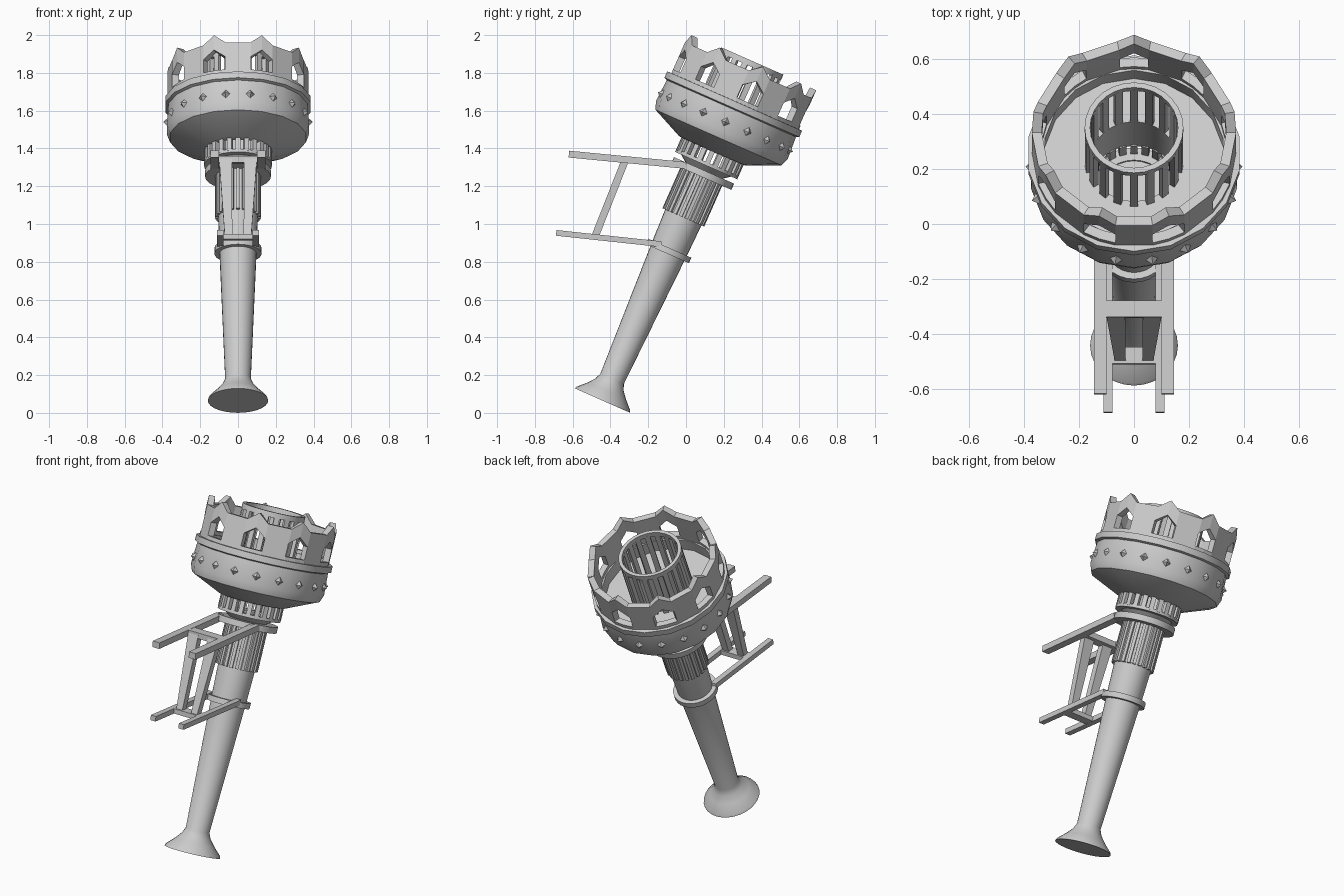
import bpy, bmesh
from math import sin, cos, pi, radians
from mathutils import Matrix, Vector

cube = bpy.data.objects.get("Cube")
if cube:
    bpy.data.objects.remove(cube, do_unlink=True)

# One plain metal colour
metal = bpy.data.materials.new("grey_metal")
metal.use_nodes = True
GREY = (0.6, 0.6, 0.6, 1)
metal.diffuse_color = GREY
metal.node_tree.nodes["Principled BSDF"].inputs["Base Color"].default_value = GREY

# The torch leans back; its parts are made upright along z and then tilted
TILT = Matrix.Translation((0, -0.442, 0.065)) @ Matrix.Rotation(radians(-23.8), 4, 'X')


def finish(bm, name, matrix=TILT, smooth=False, fix=True):
    if fix:
        bmesh.ops.remove_doubles(bm, verts=bm.verts, dist=1e-5)
        bmesh.ops.recalc_face_normals(bm, faces=bm.faces)
    bm.transform(matrix)
    me = bpy.data.meshes.new(name)
    bm.to_mesh(me)
    bm.free()
    me.materials.append(metal)
    if smooth:
        me.shade_smooth()
        me.set_sharp_from_angle(angle=radians(30))
    ob = bpy.data.objects.new(name, me)
    bpy.context.collection.objects.link(ob)
    return ob


def around(r, a, z):
    """Point at angle a from the front, counted towards +x."""
    return Vector((r * sin(a), -r * cos(a), z))


def lathe(name, profile, sides, closed=False):
    bm = bmesh.new()
    rings = [[bm.verts.new(around(r, 2 * pi * i / sides, z)) for i in range(sides)]
             for r, z in profile]
    pairs = list(zip(rings, rings[1:]))
    if closed:
        pairs.append((rings[-1], rings[0]))
    for low, high in pairs:
        for i in range(sides):
            j = (i + 1) % sides
            bm.faces.new((low[i], low[j], high[j], high[i]))
    return finish(bm, name, smooth=True)


def band(name, r_in, r_out, z0, z1, sides=28):
    return lathe(name, [(r_in, z0), (r_out, z0), (r_out, z1), (r_in, z1)], sides, True)


def blocks(name, count, r, z0, z1, width, depth, offset=0.0):
    """Ring of upright blocks."""
    bm = bmesh.new()
    for i in range(count):
        spin = Matrix.Rotation(2 * pi * (i + offset) / count, 4, 'Z')
        place = Matrix.Translation((0, -r, (z0 + z1) / 2))
        scale = Matrix.Diagonal((width, depth, z1 - z0, 1))
        bmesh.ops.create_cube(bm, size=1, matrix=spin @ place @ scale)
    return finish(bm, name)


def strut(name, a, b, width_a, width_b, thick):
    """Bar from a to b with a flat, possibly tapering, width along x."""
    a, b = Vector(a), Vector(b)
    n = Vector((1, 0, 0)).cross(b - a).normalized() * thick / 2
    bm = bmesh.new()
    ends = []
    for p, w in ((a, width_a), (b, width_b)):
        x = Vector((w / 2, 0, 0))
        ends.append([bm.verts.new(v) for v in (p - x - n, p + x - n, p + x + n, p - x + n)])
    for i in range(4):
        j = (i + 1) % 4
        bm.faces.new((ends[0][i], ends[0][j], ends[1][j], ends[1][i]))
    bm.faces.new(ends[0])
    bm.faces.new(ends[1])
    return finish(bm, name, Matrix.Identity(4))


# Flared foot, tapering shaft and neck
lathe("shaft", [(0, 0), (0.16, 0), (0.155, 0.012), (0.112, 0.055), (0.082, 0.092),
                (0.068, 0.125), (0.1, 0.9), (0.105, 1.06), (0.105, 1.33),
                (0.145, 1.36), (0.145, 1.37), (0, 1.37)], 28)

# Ribbed grip
band("grip_core", 0.09, 0.11, 1.065, 1.32)
blocks("grip_ribs", 22, 0.112, 1.06, 1.32, 0.018, 0.018)

# Clamp rings that carry the bracket
band("lower_clamp", 0.09, 0.125, 0.85, 0.882)
band("upper_clamp", 0.1, 0.174, 1.296, 1.332)

# Vented collar under the bowl
band("collar", 0.13, 0.18, 1.36, 1.378)
blocks("collar_vents", 24, 0.167, 1.37, 1.45, 0.026, 0.026)

# Bowl with raised lip, inner floor and central well
lathe("bowl", [(0.16, 1.44), (0.195, 1.445), (0.365, 1.522), (0.381, 1.565),
               (0.374, 1.69), (0.39, 1.697), (0.39, 1.733), (0.33, 1.735),
               (0.33, 1.66), (0.16, 1.66)], 18, True)

# Diamond studs on the bowl
bm = bmesh.new()
for i in range(18):
    spin = Matrix.Rotation(2 * pi * (i + 0.5) / 18, 4, 'Z')
    place = Matrix.Translation((0, -0.381, 1.612)) @ Matrix.Rotation(pi / 2, 4, 'X')
    bmesh.ops.create_cone(bm, cap_ends=True, segments=4, radius1=0.03, radius2=0,
                          depth=0.03, matrix=spin @ place)
finish(bm, "bowl_studs")

# Crown wall: nine peaked windows between flat panels
SIDE = (1.72, 1.755, 1.83, 1.912)
PEAK = (1.72, 1.755, 1.875, 1.96)
bm = bmesh.new()
columns = []
for k in range(9):
    for step, heights in ((-9.5, SIDE), (0, PEAK), (9.5, SIDE)):
        a = radians(20 + 40 * k + step)
        columns.append([bm.verts.new(around(0.372, a, z)) for z in heights])
for i, left in enumerate(columns):
    right = columns[(i + 1) % len(columns)]
    for row in range(3):
        if row == 1 and i % 3 != 2:
            continue  # window opening
        bm.faces.new((left[row], right[row], right[row + 1], left[row + 1]))
crown = finish(bm, "crown", fix=False)
wall = crown.modifiers.new("wall", 'SOLIDIFY')
wall.thickness = 0.036
wall.offset = -1

# Inner cage
band("cage_top_ring", 0.16, 0.18, 1.935, 1.965)
blocks("cage_bars", 18, 0.169, 1.65, 1.945, 0.03, 0.02)

# Wall bracket: two pairs of arms
for s, side in ((1, "left"), (-1, "right")):
    strut(side + "_upper_arm", (s * 0.123, 0, 1.31), (s * 0.123, -0.62, 1.37),
          0.046, 0.046, 0.036)
    strut(side + "_lower_arm", (s * 0.095, -0.13, 0.893), (s * 0.095, -0.687, 0.953),
          0.034, 0.034, 0.03)
    # Tapering uprights
    strut(side + "_upright", (s * 0.066, -0.321, 1.34), (s * 0.05, -0.483, 0.93),
          0.068, 0.04, 0.039)

# Crossbars joining each pair of arms
strut("upper_crossbar", (0, -0.28, 1.337), (0, -0.34, 1.343), 0.25, 0.25, 0.034)
strut("lower_crossbar", (0, -0.45, 0.927), (0, -0.51, 0.934), 0.19, 0.19, 0.028)
